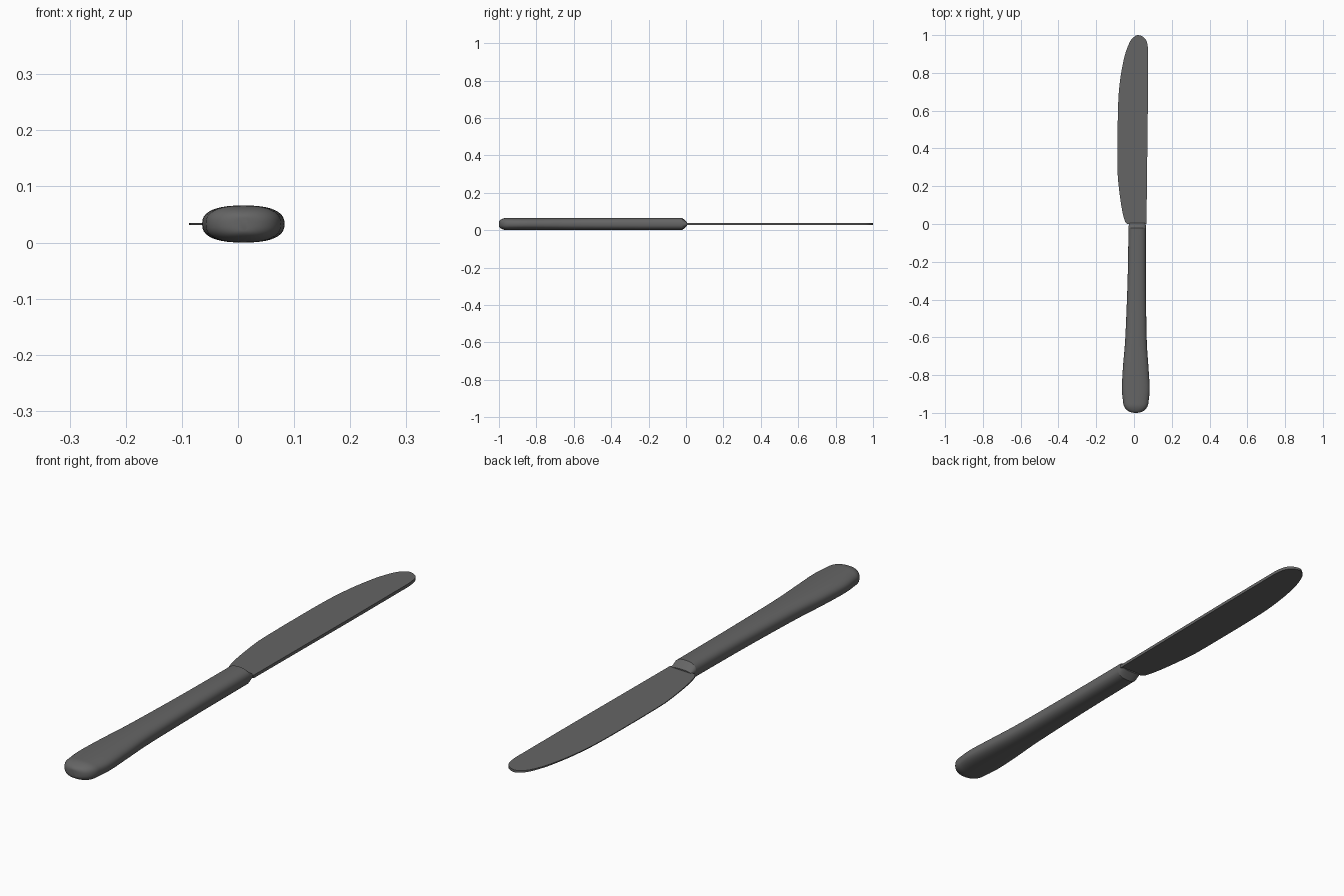
import bpy, bmesh, math
from mathutils import Vector

cube = bpy.data.objects.get("Cube")
if cube:
    bpy.data.objects.remove(cube, do_unlink=True)

MID = 0.033  # height of the knife's centre plane

steel = bpy.data.materials.new("dark_steel")
steel.use_nodes = True
colour = (0.13, 0.13, 0.13, 1)
steel.diffuse_color = colour
steel.node_tree.nodes["Principled BSDF"].inputs["Base Color"].default_value = colour


def smooth_path(points, steps):
    """Catmull-Rom curve through the points."""
    pts = [Vector(p) for p in points]
    pts = [pts[0]] + pts + [pts[-1]]
    out = []
    for a, b, c, d in zip(pts, pts[1:], pts[2:], pts[3:]):
        for i in range(steps):
            t = i / steps
            out.append(0.5 * (2 * b + (c - a) * t + (2 * a - 5 * b + 4 * c - d) * t ** 2
                              + (3 * b - a - 3 * c + d) * t ** 3))
    return out + [pts[-1]]


def finish(bm, name, angle):
    bmesh.ops.recalc_face_normals(bm, faces=bm.faces)
    mesh = bpy.data.meshes.new(name)
    bm.to_mesh(mesh)
    bm.free()
    mesh.materials.append(steel)
    obj = bpy.data.objects.new(name, mesh)
    bpy.context.collection.objects.link(obj)
    bpy.ops.object.select_all(action="DESELECT")
    obj.select_set(True)
    bpy.context.view_layer.objects.active = obj
    bpy.ops.object.shade_smooth_by_angle(angle=math.radians(angle))


def loft(name, stations, sides, power, angle):
    """Skin superellipse rings; each station is (y, left, right, half height)."""
    bm = bmesh.new()
    rings = []
    for y, x0, x1, h in stations:
        ring = []
        for i in range(sides):
            a = math.tau * i / sides
            c, s = math.cos(a), math.sin(a)
            px = math.copysign(abs(c) ** (2 / power), c)
            pz = math.copysign(abs(s) ** (2 / power), s)
            ring.append(bm.verts.new(((x0 + x1) / 2 + px * (x1 - x0) / 2, y, MID + pz * h)))
        rings.append(ring)
    for r, q in zip(rings, rings[1:]):
        for i in range(sides):
            j = (i + 1) % sides
            bm.faces.new((r[i], r[j], q[j], q[i]))
    bm.faces.new(rings[0])
    bm.faces.new(rings[-1])
    finish(bm, name, angle)


# Handle: rounded butt, swelling, slim neck
body = smooth_path([
    (-0.94, -0.058, 0.077, 0.033), (-0.87, -0.064, 0.083, 0.033),
    (-0.75, -0.058, 0.076, 0.033), (-0.6, -0.046, 0.067, 0.033),
    (-0.3, -0.034, 0.063, 0.033), (-0.02, -0.029, 0.063, 0.033)], 6)
butt = []
for i in range(10):
    a = math.pi / 2 * (i + 0.6) / 10.6
    w, h = 0.0675 * math.sin(a) ** 0.85, 0.033 * min(1, 0.3 + 0.75 * math.sin(a))
    butt.append((-0.94 - 0.06 * math.cos(a), 0.0095 - w, 0.0095 + w, h))
loft("handle", butt + [tuple(v) for v in body], 40, 2.5, 40)

# Bolster: bevelled collar closing the handle around the blade
loft("bolster", [(-0.02, -0.029, 0.063, 0.033), (0.0, -0.027, 0.062, 0.014),
                 (0.006, -0.024, 0.06, 0.009)], 40, 2.5, 25)

# Blade: flat wedge, thick along the spine and thin along the cutting edge
outline = smooth_path([
    (-0.036, 0.0), (-0.05, 0.02), (-0.066, 0.09), (-0.081, 0.2), (-0.087, 0.3),
    (-0.085, 0.6), (-0.075, 0.75), (-0.052, 0.88), (-0.024, 0.96), (0.0, 0.99),
    (0.022, 1.0), (0.05, 0.989), (0.068, 0.965), (0.075, 0.92)], 5)
outline += [Vector((0.073, 0.6)), Vector((0.066, 0.0))]
bm = bmesh.new()
layers = []
for side in (1, -1):
    layers.append([bm.verts.new((p.x, p.y, MID + side * (0.0015 + 0.028 * (p.x + 0.087))))
                   for p in outline])
    bm.faces.new(layers[-1])
top, low = layers
for i in range(len(top)):
    j = (i + 1) % len(top)
    bm.faces.new((top[i], top[j], low[j], low[i]))
finish(bm, "blade", 30)
